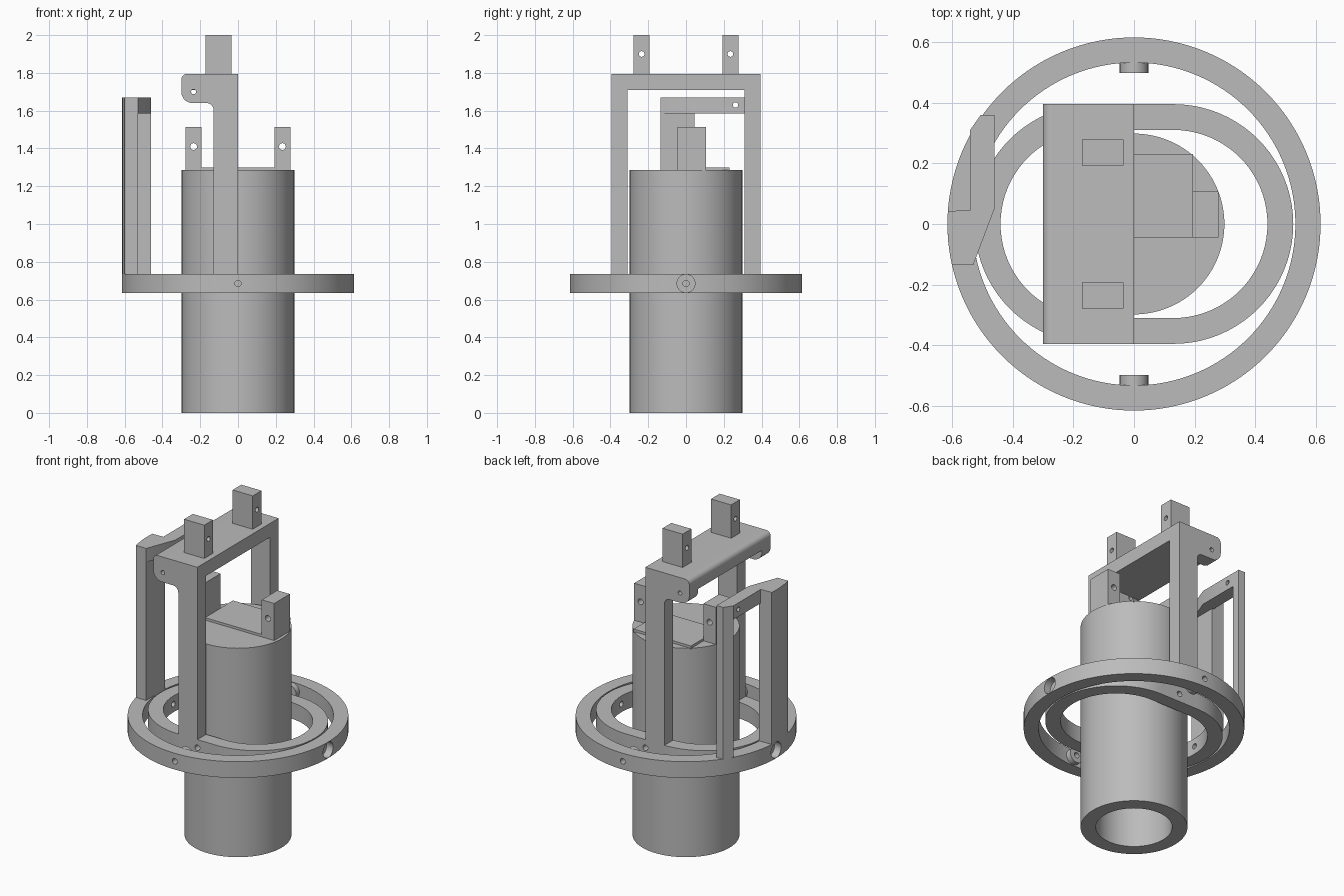
import bpy, bmesh, math
from mathutils import Matrix, Vector

if "Cube" in bpy.data.objects:
    bpy.data.objects.remove(bpy.data.objects["Cube"], do_unlink=True)

grey = bpy.data.materials.new("plain grey")
grey.use_nodes = True
grey.diffuse_color = (0.5, 0.5, 0.5, 1)
grey.node_tree.nodes["Principled BSDF"].inputs["Base Color"].default_value = (0.5, 0.5, 0.5, 1)

RING_LOW, RING_TOP = 0.635, 0.735
RING_MID = (RING_LOW + RING_TOP) / 2


def arc(cx, cy, r, start, end, steps=12):
    """Points along an arc, angles in degrees."""
    angles = [math.radians(start + (end - start) * i / steps) for i in range(steps + 1)]
    return [(cx + r * math.cos(a), cy + r * math.sin(a)) for a in angles]


def add_object(name, bm):
    bmesh.ops.recalc_face_normals(bm, faces=bm.faces)
    mesh = bpy.data.meshes.new(name)
    bm.to_mesh(mesh)
    bm.free()
    mesh.materials.append(grey)
    obj = bpy.data.objects.new(name, mesh)
    bpy.context.collection.objects.link(obj)
    return obj


def prism(name, outline, low, high, axis="z"):
    """Extrude an outline along z, or an (x, z) outline along y."""
    bm = bmesh.new()
    if axis == "z":
        verts = [bm.verts.new((a, b, low)) for a, b in outline]
        step = Vector((0, 0, high - low))
    else:
        verts = [bm.verts.new((a, low, b)) for a, b in outline]
        step = Vector((0, high - low, 0))
    face = bm.faces.new(verts)
    result = bmesh.ops.extrude_face_region(bm, geom=[face], use_keep_orig=True)
    moved = [v for v in result["geom"] if isinstance(v, bmesh.types.BMVert)]
    bmesh.ops.translate(bm, verts=moved, vec=step)
    return add_object(name, bm)


def box(name, x0, x1, y0, y1, z0, z1):
    return prism(name, [(x0, y0), (x1, y0), (x1, y1), (x0, y1)], z0, z1)


def cylinder(name, r, length, centre, axis="z", sides=32):
    turn = {"x": Matrix.Rotation(math.pi / 2, 4, "Y"),
            "y": Matrix.Rotation(math.pi / 2, 4, "X"),
            "z": Matrix.Identity(4)}[axis]
    bm = bmesh.new()
    bmesh.ops.create_cone(bm, cap_ends=True, segments=sides, radius1=r, radius2=r,
                          depth=length, matrix=Matrix.Translation(centre) @ turn)
    return add_object(name, bm)


def cut(obj, *cutters):
    """Subtract each cutter, then remove it."""
    for cutter in cutters:
        mod = obj.modifiers.new("cut", "BOOLEAN")
        mod.operation = "DIFFERENCE"
        mod.solver = "EXACT"
        mod.object = cutter
        bpy.context.view_layer.objects.active = obj
        bpy.ops.object.modifier_apply(modifier=mod.name)
        bpy.data.objects.remove(cutter, do_unlink=True)
    return obj


def hole(r, length, centre, axis):
    return cylinder("hole_cutter", r, length, centre, axis, 20)


# Central tube, open at the bottom
tube = cylinder("tube", 0.298, 1.285, (0, 0, 0.6425), sides=96)
cut(tube, cylinder("bore_cutter", 0.213, 1.3, (0, 0, 0.55), sides=96))

# Lid plate and its two drilled lugs
box("lid_plate", -0.195, 0.195, -0.045, 0.23, 1.28, 1.3)
for side, name in ((-1, "right"), (1, "left")):
    xa, xb = sorted((side * 0.193, side * 0.278))
    lug = box("lid_lug_" + name, xa, xb, -0.045, 0.107, 1.28, 1.513)
    cut(lug, hole(0.018, 0.5, (side * 0.235, 0, 1.41), "y"))

# Outer ring with pin holes and counterbores
outer = cylinder("outer_ring", 0.615, 0.1, (0, 0, RING_MID), sides=128)
cut(outer, cylinder("ring_cutter", 0.532, 0.3, (0, 0, RING_MID), sides=128),
    hole(0.017, 2, (0, 0, RING_MID), "x"), hole(0.017, 2, (0, 0, RING_MID), "y"))
for side in (-1, 1):
    cut(outer, cylinder("counterbore_cutter", 0.048, 0.1, (side * 0.62, 0, RING_MID), "x"))

# Bosses on the inside of the outer ring
for side, name in ((-1, "front"), (1, "back")):
    boss = cylinder("boss_" + name, 0.047, 0.05, (0, side * 0.522, RING_MID), "y")
    cut(boss, hole(0.017, 0.3, (0, side * 0.52, RING_MID), "y"))


# Oval inner ring
def stadium(r):
    return arc(0.13, 0, r, -90, 90, 40) + arc(-0.13, 0, r, 90, 270, 40)


inner = prism("inner_ring", stadium(0.395), RING_LOW, RING_TOP)
cut(inner, prism("oval_cutter", stadium(0.31), 0.5, 0.9),
    hole(0.017, 2, (0, 0, RING_MID), "x"), hole(0.017, 2, (0, 0, RING_MID), "y"))

# Upright frame: two pillars with rounded ears, joined by a bridge
ROOF = 1.795
top_corner = arc(-0.27, ROOF - 0.03, 0.03, 90, 180, 8)
pillar_shape = ([(0, RING_TOP), (0, ROOF)] + top_corner
                + arc(-0.24, 1.70, 0.06, 180, 270)
                + arc(-0.165, 1.605, 0.035, 90, 0, 8) + [(-0.13, RING_TOP)])
for y0, y1, name in ((-0.395, -0.31, "front"), (0.31, 0.395, "back")):
    pillar = prism("pillar_" + name, pillar_shape, y0, y1, "y")
    cut(pillar, hole(0.013, 0.3, (-0.235, y0, 1.70), "y"))
prism("bridge", [(0, 1.71), (0, ROOF)] + top_corner + [(-0.3, 1.71)], -0.31, 0.31, "y")

# Drilled prongs on top of the bridge
for side, name in ((-1, "front"), (1, "back")):
    ya, yb = sorted((side * 0.193, side * 0.278))
    prong = box("prong_" + name, -0.172, -0.035, ya, yb, ROOF, 2.0)
    cut(prong, hole(0.015, 0.5, (-0.1, side * 0.235, 1.9), "x"))

# Side arm: two posts on the outer ring and a bar across them
BAR_LOW, BAR_TOP = 1.585, 1.67
rim = arc(0, 0, 0.615, 176, 192.7, 6)
prism("arm_front_post", [(-0.53, -0.135), (-0.53, 0.045)] + rim, RING_TOP, BAR_LOW)
prism("arm_back_post", [(-0.46, 0.31), (-0.46, 0.36), (-0.505, 0.36), (-0.54, 0.31)],
      RING_TOP, BAR_LOW)
bar = prism("arm_bar", [(-0.53, -0.135), (-0.46, 0.05), (-0.46, 0.36), (-0.505, 0.36),
                        (-0.54, 0.31), (-0.54, 0.045)] + rim, BAR_LOW, BAR_TOP)
cut(bar, hole(0.014, 0.4, (-0.5, 0.262, 1.63), "x"))

# Smooth the round walls, keep the edges sharp
for obj in bpy.context.scene.objects:
    obj.select_set(obj.type == "MESH")
bpy.context.view_layer.objects.active = tube
bpy.ops.object.shade_smooth_by_angle(angle=math.radians(30))
